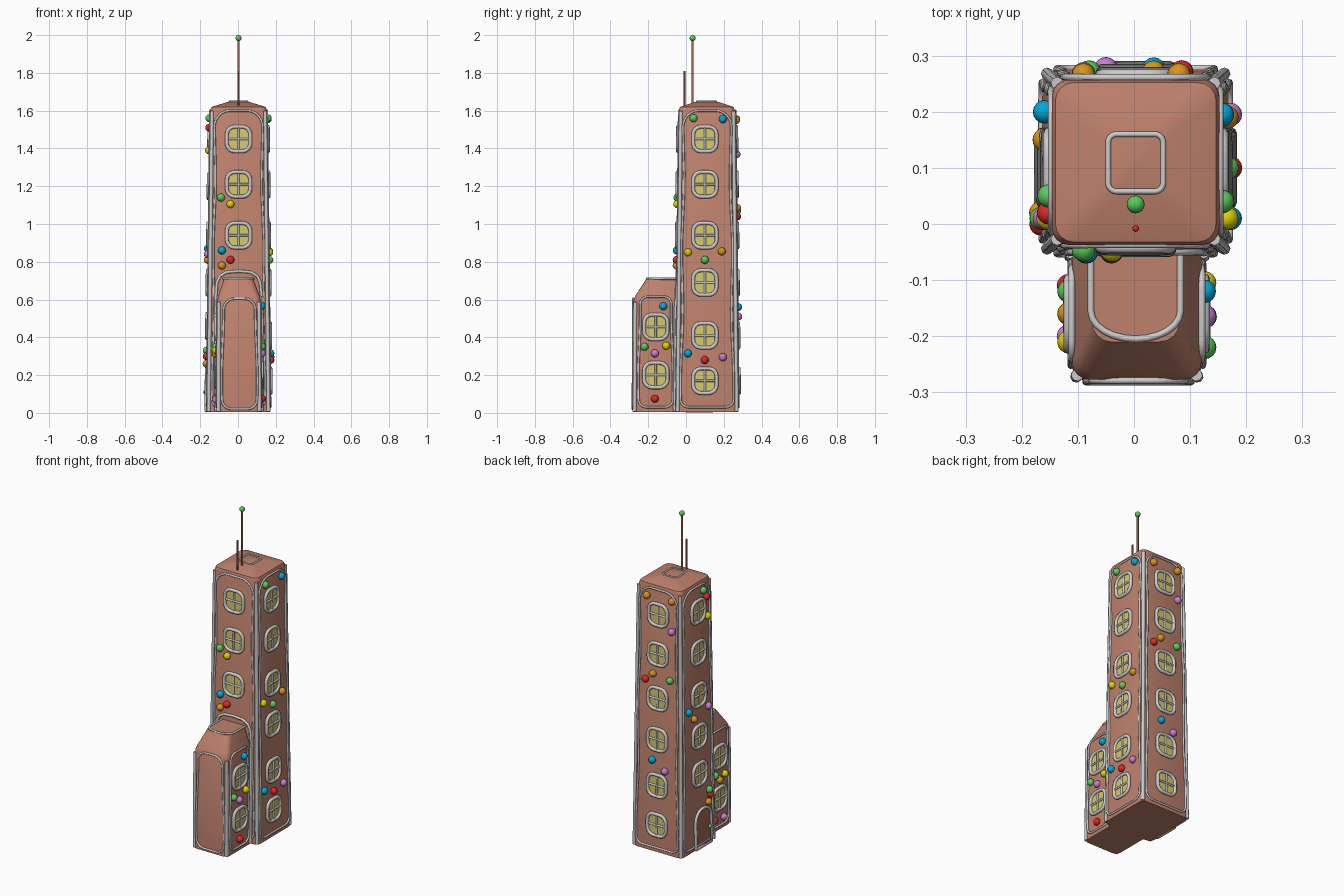
import bpy, bmesh, math
from mathutils import Vector

if "Cube" in bpy.data.objects:
    bpy.data.objects.remove(bpy.data.objects["Cube"])

def mat(name, r, g, b):
    m = bpy.data.materials.new(name)
    m.diffuse_color = (r, g, b, 1)
    m.use_nodes = True
    m.node_tree.nodes["Principled BSDF"].inputs["Base Color"].default_value = m.diffuse_color
    return m

BROWN = mat("gingerbread", .52, .22, .15)
DARK = mat("dark_gingerbread", .38, .14, .09)
PANE = mat("pane", .68, .58, .15)
CANDY = {"g": mat("green", .1, .6, .1), "b": mat("blue", .0, .4, .7), "r": mat("red", .75, .02, .02),
         "y": mat("yellow", .75, .65, .0), "o": mat("orange", .7, .3, .01), "p": mat("purple", .6, .2, .65)}

def finish(name, bm, m=None, angle=40):
    bmesh.ops.recalc_face_normals(bm, faces=bm.faces)
    me = bpy.data.meshes.new(name)
    bm.to_mesh(me)
    bm.free()
    o = bpy.data.objects.new(name, me)
    bpy.context.collection.objects.link(o)
    if m:
        me.materials.append(m)
    bpy.ops.object.select_all(action='DESELECT')
    o.select_set(True)
    bpy.context.view_layer.objects.active = o
    bpy.ops.object.shade_smooth_by_angle(angle=math.radians(angle))
    return o

def round_rect(u0, u1, v0, v1, rb, rt, n=6):
    """Closed outline with bottom / top corner radii, subdivided sides."""
    pts = []
    for cu, cv, r, a in ((u1-rb, v0+rb, rb, -90), (u1-rt, v1-rt, rt, 0), (u0+rt, v1-rt, rt, 90), (u0+rb, v0+rb, rb, 180)):
        for i in range(n+1):
            t = math.radians(a + 90*i/n)
            pts.append((cu + r*math.cos(t), cv + r*math.sin(t)))
    return pts

def loft(name, rings, m):
    bm = bmesh.new()
    loops = []
    for z, cx, cy, hx, hy, r in rings:
        loops.append([bm.verts.new((x, y, z)) for x, y in round_rect(cx-hx, cx+hx, cy-hy, cy+hy, r, r, 4)])
    for a, b in zip(loops, loops[1:]):
        for i in range(len(a)):
            j = (i+1) % len(a)
            bm.faces.new((a[i], a[j], b[j], b[i]))
    bm.faces.new(loops[0])
    bm.faces.new(loops[-1])
    return finish(name, bm, m)

# tapering blocks: (cx, cy, base hx, base hy, top hx, top hy, top z)
TOWER = (.003, .112, .166, .164, .148, .147, 1.61)
ANNEX = (.005, -.155, .116, .125, .114, .122, .6)

def half(block, z):
    t = z / block[6]
    return block[2] + (block[4]-block[2])*t, block[3] + (block[5]-block[3])*t

def on_face(block, side, u, z, off=0.0):
    """World point on one side of a block, u is world x or y."""
    hx, hy = half(block, min(z, block[6]))
    cx, cy = block[:2]
    return {"front": (u, cy-hy-off, z), "back": (u, cy+hy+off, z),
            "left": (cx-hx-off, u, z), "right": (cx+hx+off, u, z)}[side]

def pipes(name, paths, m=None):
    """Tubes through points: list of (points, radius, closed)."""
    cu = bpy.data.curves.new(name, 'CURVE')
    cu.dimensions = '3D'
    cu.bevel_depth = 1
    cu.bevel_resolution = 2
    cu.use_fill_caps = True
    for pts, r, closed in paths:
        s = cu.splines.new('POLY')
        s.points.add(len(pts)-1)
        for p, c in zip(s.points, pts):
            p.co = (*c, 1)
            p.radius = r
        s.use_cyclic_u = closed
        s.use_smooth = True
    o = bpy.data.objects.new(name, cu)
    bpy.context.collection.objects.link(o)
    bpy.ops.object.select_all(action='DESELECT')
    o.select_set(True)
    bpy.context.view_layer.objects.active = o
    bpy.ops.object.convert(target='MESH')
    if m:
        bpy.context.object.data.materials.append(m)

def window(block, side, u, z):
    outline = round_rect(u-.062, u+.062, z-.065, z+.065, .042, .042)
    bm = bmesh.new()
    bm.faces.new([bm.verts.new(on_face(block, side, a, b, .004)) for a, b in outline])
    finish(side + "_window_pane", bm, PANE)
    f = lambda a, b: on_face(block, side, a, b, .006)
    pipes(side + "_window_icing", [([f(a, b) for a, b in outline], .010, True),
          ([f(u-.06, z), f(u+.06, z)], .006, False), ([f(u, z-.06), f(u, z+.06)], .006, False)])

def ball(name, p, r, m):
    bm = bmesh.new()
    bmesh.ops.create_uvsphere(bm, u_segments=16, v_segments=10, radius=r)
    bmesh.ops.translate(bm, verts=bm.verts, vec=Vector(p))
    finish(name, bm, m, 60)

def candies(block, side, items):
    for u, z, c in items:
        ball(side + "_candy", on_face(block, side, u, z, .006), .021, CANDY[c])

# gingerbread bodies
loft("tower", [(.004, .003, .112, .166, .164, .03), (1.605, .003, .11, .149, .147, .03),
               (1.62, .003, .11, .143, .142, .032), (1.647, .003, .11, .055, .06, .02)], BROWN)
loft("annex", [(.004, .005, -.155, .116, .125, .03), (.60, .005, -.155, .115, .122, .03),
               (.625, .005, -.150, .107, .115, .03), (.71, .003, -.12, .078, .09, .035)], BROWN)

# thick icing down the vertical corners
corners = []
for sx in (-1, 1):
    for block, sides in ((TOWER, (-1, 1)), (ANNEX, (-1,))):
        for sy in sides:
            pts = []
            for i in range(9):
                z = .008 + (block[6]-.02)*i/8
                hx, hy = half(block, z)
                pts.append((block[0]+sx*(hx-.008), block[1]+sy*(hy-.008), z))
            corners.append((pts, .011, False))
    corners.append(([(.005+sx*.12, -.058, .01), (.005+sx*.119, -.052, .6)], .010, False))
pipes("corner_icing", corners)

# thin icing outlining every wall, slightly wavy
def panel(block, side, c, w, z0, z1, rb, rt):
    pts = round_rect(-w, w, z0, z1, rb, rt)
    full = []
    for i, a in enumerate(pts):
        b = pts[(i+1) % len(pts)]
        n = 12 if abs(a[1]-b[1]) > .3 else 1
        full += [(a[0]+(b[0]-a[0])*k/n, a[1]+(b[1]-a[1])*k/n) for k in range(n)]
    h0 = half(block, 0)[0]
    path = []
    for u, z in full:
        wave = .005*math.sin(z*9) * (1 if u > 0 else -1)
        path.append(on_face(block, side, c + u*half(block, z)[0]/h0 + wave, z, .002))
    return path, .006, True

walls = [panel(TOWER, s, c, .138, .03, 1.6, .04, .09) for s, c in
         (("front", .003), ("back", .003), ("left", .112), ("right", .112))]
walls += [panel(ANNEX, "front", .008, .09, .02, .605, .05, .06)]
walls += [panel(ANNEX, s, -.16, .088, .03, .615, .04, .04) for s in ("left", "right")]
pipes("wall_icing", walls)

# icing on the roofs and where the annex meets the tower
roof = [(x, y, 1.648) for x, y in round_rect(-.046, .052, .058, .16, .015, .015)]
annex_roof = [(-.077, -.05, .71)] + [(x, y, .711) for x, y in
              [(.003+.08*math.cos(a), -.155+.05*math.sin(a)) for a in
               [math.pi+math.pi*i/12 for i in range(13)]]] + [(.083, -.05, .71)]
arch = [on_face(TOWER, "front", x, z, .004) for x, z in
        ((-.118, .6), (-.112, .69), (-.095, .725), (-.06, .745), (.003, .75),
         (.066, .745), (.101, .725), (.118, .69), (.126, .6))]
pipes("roof_icing", [(roof, .005, True), (annex_roof, .006, False), (arch, .008, False)])

# windows
ROWS = (1.45, 1.21, .94, .69, .41, .17)
for z in ROWS:
    window(TOWER, "right", .10, z)
    window(TOWER, "back", .003, z)
for z in ROWS[:3]:
    window(TOWER, "front", .003, z)
for z in (1.45, 1.2, .94, .69, .46):
    window(TOWER, "left", .10, z)
for z in (.455, .2):
    window(ANNEX, "right", -.16, z)
    window(ANNEX, "left", -.16, z)

# arched door on the left wall
door = round_rect(-.005, .145, .012, .24, .005, .07)
bm = bmesh.new()
bm.faces.new([bm.verts.new(on_face(TOWER, "left", a, b, .005)) for a, b in door])
finish("door", bm, DARK)
pipes("door_icing", [([on_face(TOWER, "left", a, b, .006) for a, b in door], .009, True)])
ball("door_knob", on_face(TOWER, "left", .015, .11, .012), .011, CANDY["g"])

# candies
candies(TOWER, "front", [(-.09, 1.14, "g"), (-.04, 1.105, "y"), (-.085, .86, "b"), (-.04, .81, "r"), (-.085, .78, "o")])
candies(TOWER, "right", [(.04, 1.56, "g"), (.195, 1.555, "b"), (.01, .85, "y"), (.19, .855, "o"),
                         (.1, .81, "g"), (.01, .315, "b"), (.1, .28, "r"), (.195, .295, "p")])
candies(TOWER, "back", [(.08, 1.55, "o"), (-.09, 1.555, "o"), (-.09, 1.37, "p"), (.035, 1.085, "o"),
                        (.085, 1.04, "r"), (-.08, 1.07, "g"), (.035, .56, "b"), (-.05, .51, "p")])
candies(TOWER, "left", [(.05, 1.56, "g"), (.02, 1.51, "r"), (.01, 1.39, "y"), (.01, .84, "p"), (.2, .87, "b"),
                        (.15, .81, "o"), (.01, .33, "g"), (.0, .30, "r"), (.02, .26, "o")])
candies(ANNEX, "right", [(-.12, .565, "b"), (-.22, .35, "g"), (-.105, .355, "y"), (-.165, .315, "p"), (-.165, .075, "r")])
candies(ANNEX, "left", [(-.12, .35, "g"), (-.21, .33, "y"), (-.16, .31, "o"), (-.2, .07, "p"), (-.11, .08, "r")])

# antennas
pipes("tall_antenna", [([(.003, .035, 1.6), (.003, .035, 1.98)], .006, False)], DARK)
ball("antenna_ball", (.003, .035, 1.984), .016, CANDY["g"])
pipes("short_antenna", [([(.003, -.008, 1.58), (.003, -.008, 1.805)], .005, False)], DARK)
ball("short_antenna_tip", (.003, -.008, 1.805), .006, CANDY["r"])
